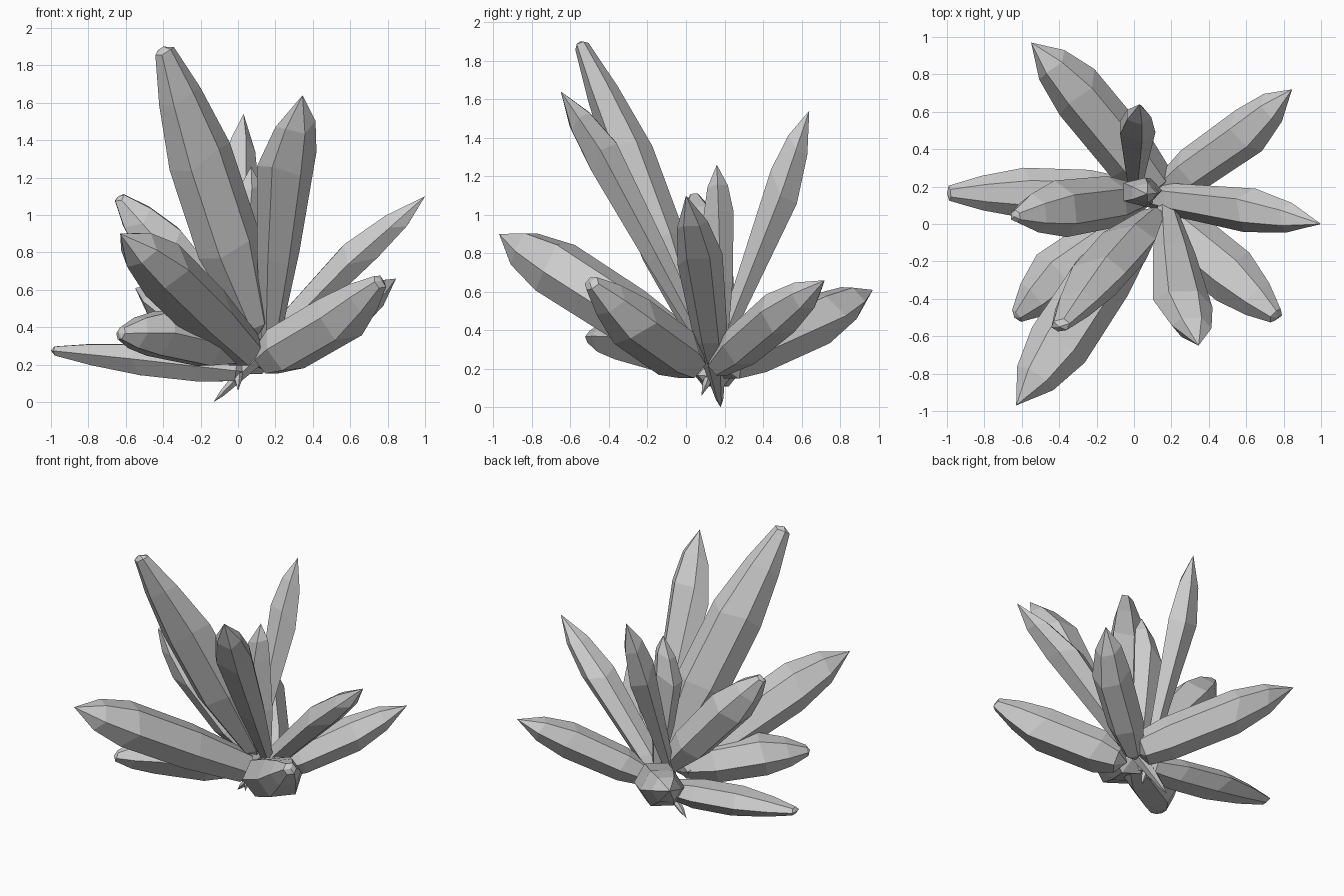
import bpy, bmesh, math, random
from mathutils import Vector

if "Cube" in bpy.data.objects:
    bpy.data.objects.remove(bpy.data.objects["Cube"])

random.seed(4)


def crystal(name, base, shoulder, tip, r, rb, wide=None, flat=0.92, sides=6, blunt=0.0,
            mid=None, roll=0.0):
    """Faceted shard: short root, base ring, optional mid ring, shoulder ring, bevelled point."""
    base, shoulder, tip = Vector(base), Vector(shoulder), Vector(tip)
    axis = (shoulder - base).normalized()
    w = Vector(wide) if wide else axis.cross(Vector((0, 0, 1)))
    u = (w - axis * w.dot(axis)).normalized()
    v = axis.cross(u)
    bm = bmesh.new()
    length = (tip - base).length
    jitter = [random.uniform(-0.05, 0.05) * length for _ in range(sides)]

    def ring(center, radius, skew):
        out = []
        for i in range(sides):
            a = 2 * math.pi * i / sides + roll
            p = center + u * (math.cos(a) * radius) + v * (math.sin(a) * radius * flat)
            out.append(bm.verts.new(p + axis * jitter[i] * skew))
        return out

    rings = [ring(base + axis * 0.06, rb, 0)]
    if mid:
        rings.append(ring(base.lerp(shoulder, mid[0]), r * mid[1], 0.5))
    rings += [ring(shoulder, r, 1), ring(shoulder.lerp(tip, 0.55), r * 0.68, 0.5)]
    if blunt:
        rings.append(ring(tip - axis * 0.015, blunt, 0.2))
    for lo, hi in zip(rings, rings[1:]):
        for i in range(sides):
            j = (i + 1) % sides
            bm.faces.new((lo[i], lo[j], hi[j], hi[i]))
    root, top = bm.verts.new(base), bm.verts.new(tip)
    for i in range(sides):
        j = (i + 1) % sides
        bm.faces.new((root, rings[0][j], rings[0][i]))
        bm.faces.new((top, rings[-1][i], rings[-1][j]))
    bmesh.ops.recalc_face_normals(bm, faces=bm.faces)
    mesh = bpy.data.meshes.new(name)
    bm.to_mesh(mesh)
    bm.free()
    ob = bpy.data.objects.new(name, mesh)
    bpy.context.collection.objects.link(ob)


X, Y = (1, 0, 0), (0, 1, 0)

# tall upright crystals
crystal("tall_front_left_crystal", (0.11, 0.06, 0.36), (-0.22, -0.31, 1.36), (-0.40, -0.55, 1.90),
        0.18, 0.08, (0.92, 0.3, 0), 0.66, blunt=0.055, mid=(0.5, 1.0))
crystal("tall_front_right_crystal", (0.17, 0.12, 0.28), (0.26, -0.42, 1.29), (0.345, -0.65, 1.64),
        0.155, 0.05, X, 0.68, mid=(0.5, 0.72))
crystal("tall_back_crystal", (0.0, 0.08, 0.06), (0.01, 0.51, 1.15), (0.03, 0.64, 1.54),
        0.105, 0.02, X, 0.95, sides=5)
crystal("center_crystal", (0.10, 0.19, 0.28), (0.03, 0.17, 0.98), (0.07, 0.16, 1.26),
        0.11, 0.04, X, 0.75, sides=5, mid=(0.5, 0.8))

# mid-height side crystals
crystal("left_crystal", (0.10, 0.15, 0.25), (-0.40, 0.08, 0.83), (-0.64, 0.04, 1.10),
        0.155, 0.06, Y, 0.95, blunt=0.035, mid=(0.45, 0.9))
crystal("right_crystal", (-0.13, 0.18, 0.0), (0.64, 0.07, 0.79), (1.0, 0.0, 1.10),
        0.12, 0.02, Y, 0.85, mid=(0.45, 0.72))

# low spreading crystals
crystal("front_left_crystal", (0.06, 0.06, 0.25), (-0.40, -0.64, 0.70), (-0.63, -0.97, 0.90),
        0.17, 0.12, mid=(0.5, 0.97))
crystal("low_front_left_crystal", (0.05, 0.05, 0.26), (-0.43, -0.29, 0.37), (-0.64, -0.50, 0.37),
        0.155, 0.08, blunt=0.04, mid=(0.45, 0.95))
crystal("low_left_crystal", (0.05, 0.15, 0.16), (-0.56, 0.165, 0.23), (-1.0, 0.165, 0.275),
        0.135, 0.09, Y, 0.7, blunt=0.04, mid=(0.45, 0.98))
crystal("low_front_right_crystal", (0.11, 0.06, 0.20), (0.54, -0.29, 0.45), (0.77, -0.50, 0.65),
        0.155, 0.10, blunt=0.045, mid=(0.33, 0.98))
crystal("low_back_right_crystal", (0.10, 0.14, 0.19), (0.60, 0.49, 0.49), (0.845, 0.72, 0.66),
        0.13, 0.07, mid=(0.42, 0.93))
crystal("low_back_left_crystal", (0.14, 0.17, 0.22), (-0.30, 0.70, 0.46), (-0.55, 0.97, 0.61),
        0.15, 0.12, mid=(0.35, 1.0))
